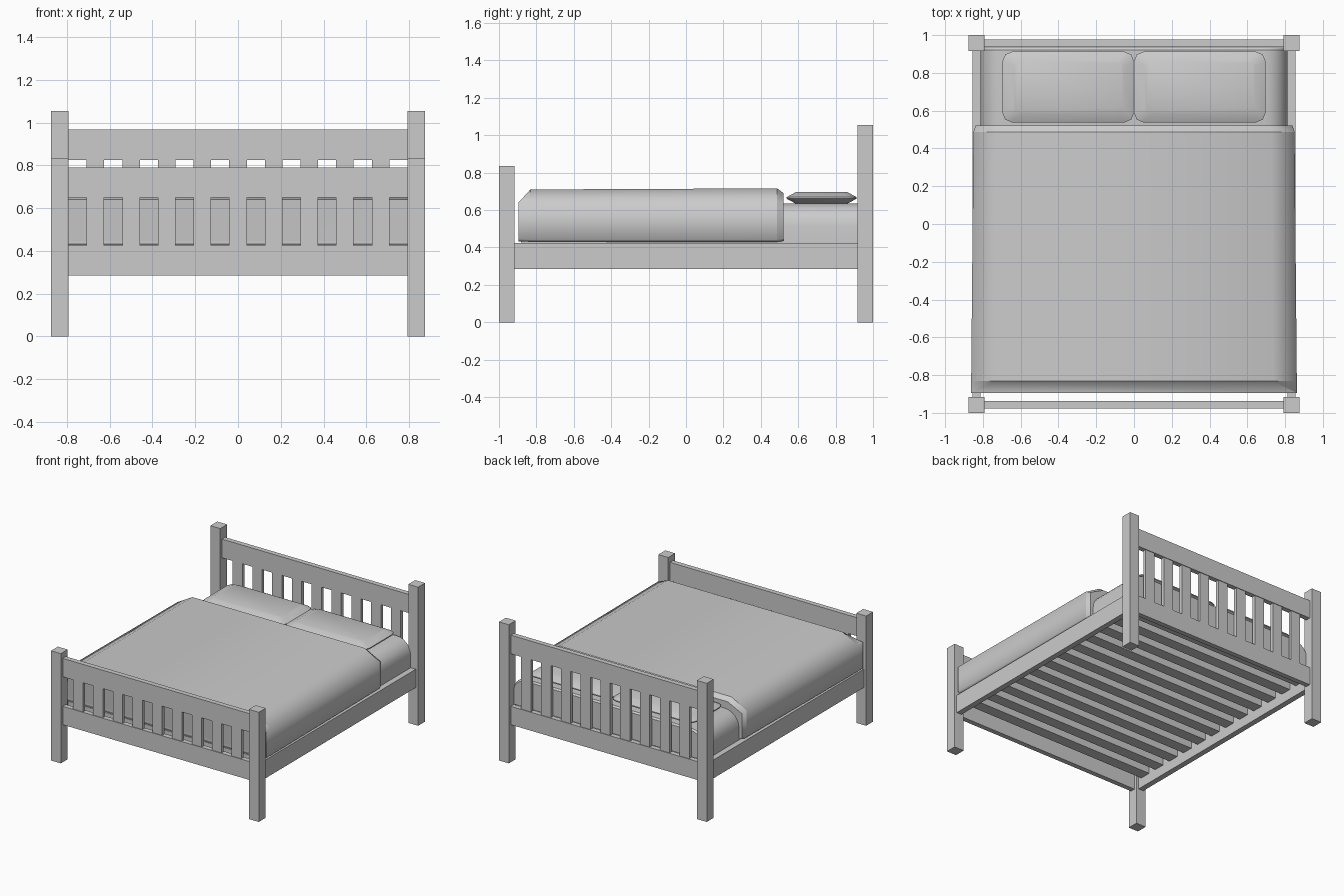
import bpy, bmesh
from math import sin, cos, pi, radians

if "Cube" in bpy.data.objects:
    bpy.data.objects.remove(bpy.data.objects["Cube"])


def box(name, x0, x1, y0, y1, z0, z1):
    bpy.ops.mesh.primitive_cube_add(size=1, location=((x0 + x1) / 2, (y0 + y1) / 2, (z0 + z1) / 2))
    ob = bpy.context.object
    ob.name = name
    ob.scale = (x1 - x0, y1 - y0, z1 - z0)
    bpy.ops.object.transform_apply(location=False, rotation=False, scale=True)
    return ob


def loft(name, rings, angle=30, sharp_rings=False):
    """Skin closed rings of equal length and cap both ends."""
    bm = bmesh.new()
    vs = [[bm.verts.new(p) for p in r] for r in rings]
    n = len(rings[0])
    for a, b in zip(vs, vs[1:]):
        for i in range(n):
            j = (i + 1) % n
            bm.faces.new((a[i], a[j], b[j], b[i]))
    bm.faces.new(vs[0])
    bm.faces.new(vs[-1])
    bmesh.ops.recalc_face_normals(bm, faces=bm.faces)
    me = bpy.data.meshes.new(name)
    bm.to_mesh(me)
    bm.free()
    ob = bpy.data.objects.new(name, me)
    bpy.context.collection.objects.link(ob)
    bpy.ops.object.select_all(action='DESELECT')
    ob.select_set(True)
    bpy.context.view_layer.objects.active = ob
    bpy.ops.object.shade_smooth_by_angle(angle=radians(angle))
    if sharp_rings:
        for e in me.edges:
            a, b = (me.vertices[v].co for v in e.vertices)
            if abs(a.y - b.y) < 1e-5:
                e.use_edge_sharp = True
    return ob


def mirrored(y, right):
    return [(x, y, z) for x, z in right + [(-x, z) for x, z in reversed(right)]]


def round_section(y, half, bottom, top, r):
    """Cross-section in xz with rounded upper corners."""
    arc = [(half - r + r * cos(i / 6 * pi / 2), top - r + r * sin(i / 6 * pi / 2)) for i in range(7)]
    return mirrored(y, [(half, bottom)] + arc)


def duvet_section(y, half, bottom, shoulder, top, inset):
    """Cross-section in xz with chamfered upper corners."""
    return mirrored(y, [(half - 0.015, bottom), (half, bottom + 0.012), (half, shoulder), (half - inset, top)])


def rounded_rect(cx, cy, hx, hy, r, z):
    pts = []
    for k, (sx, sy) in enumerate(((1, 1), (-1, 1), (-1, -1), (1, -1))):
        for i in range(3):
            a = k * pi / 2 + i / 2 * pi / 2
            pts.append((cx + sx * (hx - r) + r * cos(a), cy + sy * (hy - r) + r * sin(a), z))
    return pts


# Headboard and footboard: posts, two rails, nine slats
for part, s, post_h, top0, top1 in (("head", 1, 1.055, 0.825, 0.967), ("foot", -1, 0.835, 0.65, 0.79)):
    def yy(a, b):
        return sorted((s * a, s * b))
    for sx in (-1, 1):
        x0, x1 = sorted((sx * 0.792, sx * 0.875))
        box(part + "_post", x0, x1, *yy(0.917, 1.0), 0, post_h)
    box(part + "_top_rail", -0.795, 0.795, *yy(0.938, 0.976), top0, top1)
    box(part + "_bottom_rail", -0.795, 0.795, *yy(0.938, 0.976), 0.285, 0.425)
    for i in range(-4, 5):
        c = i * 0.1667
        box(part + "_slat", c - 0.041, c + 0.041, *yy(0.945, 0.971), 0.42, top0 + 0.005)

# Side rails
for sx in (-1, 1):
    x0, x1 = sorted((sx * 0.812, sx * 0.855))
    box("side_rail", x0, x1, -0.92, 0.92, 0.285, 0.425)

# Cross slats under the mattress
for i in range(12):
    c = -0.845 + i * 0.1536
    box("cross_slat", -0.814, 0.814, c - 0.043, c + 0.043, 0.36, 0.425)

# Mattress
loft("mattress", [round_section(-0.88, 0.80, 0.425, 0.625, 0.11),
                  round_section(-0.86, 0.812, 0.425, 0.635, 0.12),
                  round_section(0.922, 0.812, 0.425, 0.635, 0.12),
                  round_section(0.935, 0.80, 0.425, 0.625, 0.11)])

# Duvet, sloped at the foot and chamfered at the turned edge
loft("duvet", [duvet_section(-0.88, 0.85, 0.43, 0.446, 0.447, 0.001),
               duvet_section(-0.895, 0.864, 0.433, 0.64, 0.641, 0.002),
               duvet_section(-0.832, 0.862, 0.43, 0.642, 0.71, 0.126),
               duvet_section(0.487, 0.85, 0.43, 0.645, 0.716, 0.125),
               duvet_section(0.522, 0.838, 0.435, 0.63, 0.69, 0.12)], 70, True)

# Pillows
for sx in (-1, 1):
    loft("pillow", [rounded_rect(sx * 0.348, 0.725, 0.348 - d, 0.187 - d * 0.85, r, z)
                    for d, r, z in ((0.058, 0.03, 0.634), (0.0, 0.05, 0.661), (0.0, 0.05, 0.669),
                                    (0.058, 0.03, 0.696))], 50)
